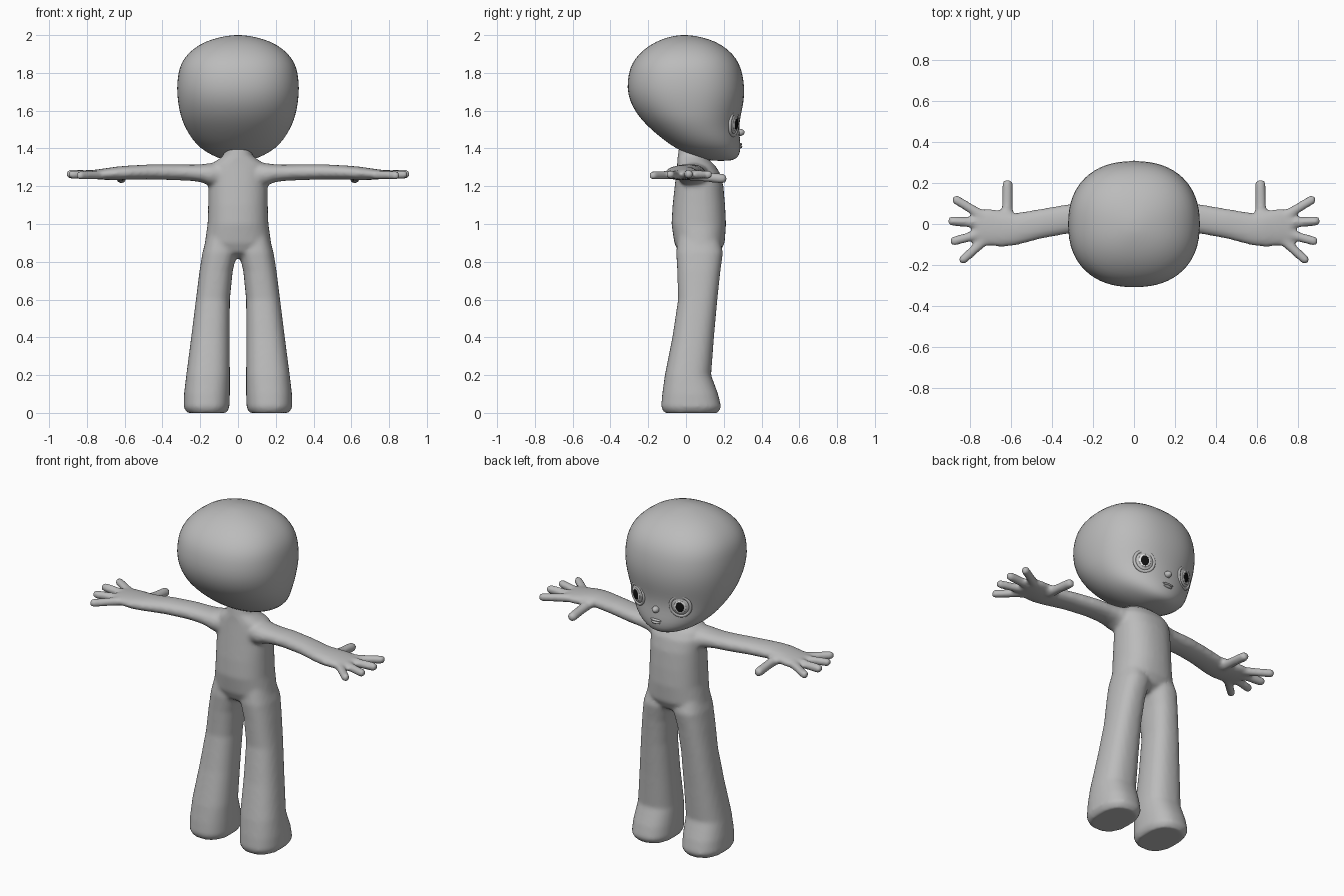
import bpy, bmesh, math
from mathutils import Vector, Matrix

if "Cube" in bpy.data.objects:
    bpy.data.objects.remove(bpy.data.objects["Cube"])


def material(name, c):
    m = bpy.data.materials.new(name)
    m.diffuse_color = (c, c, c, 1)
    m.use_nodes = True
    m.node_tree.nodes["Principled BSDF"].inputs["Base Color"].default_value = m.diffuse_color
    return m


GREY = material("body grey", 0.5)
LIGHT = material("iris light grey", 0.8)
BLACK = material("pupil black", 0.005)
X, Y, Z = Vector((1, 0, 0)), Vector((0, 1, 0)), Vector((0, 0, 1))


def ring(c, u, v, n=2.2, count=32):
    """Superellipse ring around c with half axes u and v."""
    pts = []
    for i in range(count):
        a = 2 * math.pi * i / count
        s, t = math.cos(a), math.sin(a)
        pts.append(Vector(c) + u * math.copysign(abs(s) ** (2 / n), s)
                   + v * math.copysign(abs(t) ** (2 / n), t))
    return pts


def loft(bm, rings):
    loops = [[bm.verts.new(p) for p in r] for r in rings]
    k = len(loops[0])
    for a, b in zip(loops, loops[1:]):
        for i in range(k):
            bm.faces.new((a[i], a[(i + 1) % k], b[(i + 1) % k], b[i]))
    bm.faces.new(loops[0][::-1])
    bm.faces.new(loops[-1])


def upright(rows, n, side=1):
    """Horizontal rings from rows of z, x min, x max, y min, y max."""
    return [ring((side * (x0 + x1) / 2, (y0 + y1) / 2, z),
                 X * (x1 - x0) / 2, Y * (y1 - y0) / 2, n)
            for z, x0, x1, y0, y1 in rows]


def capsule(bm, p, q, r):
    """Round-ended finger from p to q, slightly thinner at the tip."""
    p, q = Vector(p), Vector(q)
    d = (q - p).normalized()
    u = d.cross(Z).normalized()
    v = u.cross(d)
    rings = [ring(p, u * r * 1.15, v * r * 1.1, 2)]
    rings.append(ring((p + q) / 2, u * r, v * r, 2))
    for k in range(6):
        a = k / 6 * math.pi / 2
        rr = r * math.cos(a)
        rings.append(ring(q + d * r * math.sin(a), u * rr, v * rr, 2))
    loft(bm, rings)


def finish(name, bm, mat):
    bmesh.ops.recalc_face_normals(bm, faces=bm.faces[:])
    for f in bm.faces:
        f.smooth = True
    me = bpy.data.meshes.new(name)
    bm.to_mesh(me)
    bm.free()
    me.materials.append(mat)
    ob = bpy.data.objects.new(name, me)
    bpy.context.collection.objects.link(ob)
    return ob


def ellipsoid(name, mat, matrix, radii):
    bm = bmesh.new()
    bmesh.ops.create_uvsphere(bm, u_segments=32, v_segments=16, radius=1,
                              matrix=matrix @ Matrix.Diagonal((*radii, 1)))
    return finish(name, bm, mat)


# Head: stacked rings of z, half width, back, front, squareness
head_rows = [
    (1.334, .04, .14, .23, 2.1), (1.343, .085, .085, .262, 2.1),
    (1.362, .135, .025, .282, 2.1), (1.40, .20, -.055, .29, 2.1),
    (1.45, .245, -.125, .287, 2.1), (1.50, .275, -.185, .282, 2.1),
    (1.55, .298, -.235, .286, 2.15), (1.60, .311, -.272, .297, 2.2),
    (1.65, .32, -.298, .307, 2.25), (1.72, .326, -.315, .312, 2.3),
    (1.80, .318, -.305, .300, 2.3), (1.85, .303, -.287, .282, 2.3),
    (1.90, .27, -.252, .25, 2.3), (1.95, .208, -.19, .19, 2.25),
    (1.98, .135, -.125, .12, 2.2), (1.996, .06, -.065, .05, 2.1),
    (2.0, .02, -.03, .01, 2)]
bm = bmesh.new()
loft(bm, [ring((0, (b + f) / 2, z), X * w, Y * (f - b) / 2, n)
          for z, w, b, f, n in head_rows])
head = finish("head", bm, GREY)
head.modifiers.new("smooth", 'SUBSURF').levels = 1
head.modifiers["smooth"].render_levels = 1

# Body: torso and neck, legs, arms and fingers fused into one skin
bm = bmesh.new()
torso = [(.82, .08, .01, .13), (.85, .15, -.04, .18), (.9, .176, -.062, .205),
         (1.0, .161, -.077, .212), (1.1, .158, -.071, .207),
         (1.2, .157, -.06, .198), (1.27, .16, -.052, .18),
         (1.315, .145, -.047, .15), (1.345, .1, -.045, .115),
         (1.365, .074, -.043, .10), (1.42, .065, -.035, .095)]
loft(bm, upright([(z, -w, w, b, f) for z, w, b, f in torso], 2.3))
leg = [(0, .06, .27, -.115, .168), (.03, .045, .288, -.132, .187),
       (.1, .043, .286, -.126, .17), (.2, .043, .274, -.112, .133),
       (.4, .044, .248, -.072, .148), (.6, .043, .223, -.042, .166),
       (.75, .028, .204, -.046, .182), (.85, .005, .188, -.052, .196),
       (.95, .01, .16, -.04, .17)]
# Arm rows: x, y centre, z centre, half depth, half height
arm = [(.06, .04, 1.26, .075, .06), (.15, .036, 1.262, .083, .06),
       (.19, .032, 1.268, .077, .048), (.24, .03, 1.271, .073, .043),
       (.32, .025, 1.274, .072, .042), (.45, .002, 1.276, .073, .04),
       (.58, -.026, 1.272, .079, .037), (.64, -.024, 1.268, .088, .036),
       (.71, -.016, 1.264, .092, .03), (.765, -.013, 1.262, .084, .024),
       (.78, -.013, 1.262, .06, .017)]
# Finger rows: base xyz, tip xyz, radius
fingers = [((.62, .02, 1.258), (.618, .193, 1.24), .026),
           ((.74, .04, 1.262), (.868, .118, 1.262), .023),
           ((.74, .005, 1.262), (.888, .014, 1.264), .024),
           ((.74, -.045, 1.262), (.878, -.083, 1.262), .023),
           ((.72, -.07, 1.26), (.835, -.174, 1.257), .023)]
for s in (1, -1):
    loft(bm, upright(leg, 2.4, s))
    loft(bm, [ring((s * x, y, z), Y * hy, Z * hz, 2.2)
              for x, y, z, hy, hz in arm])
    for p, q, r in fingers:
        capsule(bm, (s * p[0], p[1], p[2]), (s * q[0], q[1], q[2]), r)
body = finish("body", bm, GREY)
fuse = body.modifiers.new("fuse", 'REMESH')
fuse.mode = 'VOXEL'
fuse.voxel_size = .011
fuse.use_smooth_shade = True
relax = body.modifiers.new("relax", 'SMOOTH')
relax.factor = .5
relax.iterations = 6

# Eyes: ball, rim, iris and pupil, tilted to follow the face
for s, label in ((1, "right"), (-1, "left")):
    nrm = Vector((s * .36, .92, -.08)).normalized()
    frame = (Matrix.Translation((s * .14, .252, 1.53))
             @ nrm.to_track_quat('Z', 'Y').to_matrix().to_4x4())
    ellipsoid(label + "_eyeball", GREY, frame, (.052, .054, .016))
    ellipsoid(label + "_iris", LIGHT,
              frame @ Matrix.Translation((0, 0, .013)), (.034, .038, .0045))
    ellipsoid(label + "_pupil", BLACK,
              frame @ Matrix.Translation((0, 0, .016)), (.023, .03, .004))
    bm = bmesh.new()
    rim = []
    for i in range(32):
        a = 2 * math.pi * i / 32
        d = Vector((math.cos(a), math.sin(a) * 1.08, 0))
        rim.append([bm.verts.new(frame @ (d * (.056 + .009 * math.cos(b))
                                          + Z * (.009 * math.sin(b) + .001)))
                    for b in (k * math.pi / 4 for k in range(8))])
    for i in range(32):
        a, b = rim[i], rim[(i + 1) % 32]
        for k in range(8):
            bm.faces.new((a[k], b[k], b[(k + 1) % 8], a[(k + 1) % 8]))
    finish(label + "_eyelid", bm, GREY)

# Nose and lips
ellipsoid("nose", GREY, Matrix.Translation((0, .284, 1.485)), (.02, .026, .019))
ellipsoid("upper_lip", GREY, Matrix.Translation((0, .287, 1.422)), (.036, .01, .007))
ellipsoid("lower_lip", GREY, Matrix.Translation((0, .287, 1.408)), (.028, .011, .008))
